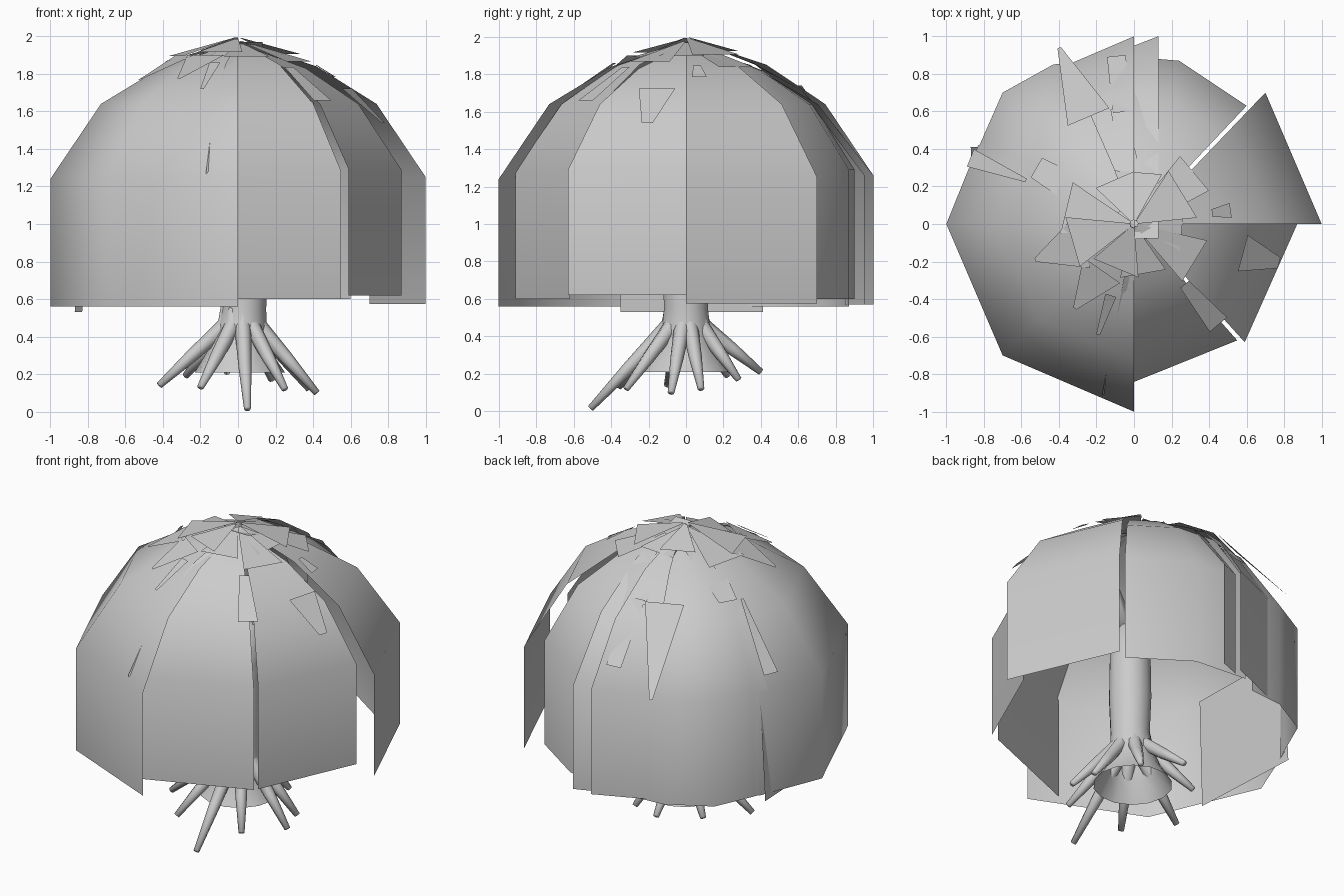
import bpy, math, random
from mathutils import Vector

if "Cube" in bpy.data.objects:
    bpy.data.objects.remove(bpy.data.objects["Cube"])

random.seed(4)


def make(name, verts, faces, smooth=True):
    me = bpy.data.meshes.new(name)
    me.from_pydata([tuple(v) for v in verts], [], faces)
    me.validate()
    ob = bpy.data.objects.new(name, me)
    bpy.context.collection.objects.link(ob)
    for p in me.polygons:
        p.use_smooth = smooth
    return ob


def frond_panel(name, outer, apexes, zb, zs, top):
    # Hanging sheet: vertical skirt, then folded inward to the crown
    if len(apexes) == 1:
        apexes = apexes * len(outer)
    levels = [(1, zb), (1, zs), (0.73, 1.64), (0.4, top - 0.12), (0.02, top)]
    verts = []
    for t, z in levels:
        for p, a in zip(outer, apexes):
            q = Vector(a) + (Vector(p) - Vector(a)) * t
            verts.append((q.x, q.y, z))
    n = len(outer)
    faces = [(r * n + i, r * n + i + 1, (r + 1) * n + i + 1, (r + 1) * n + i)
             for r in range(len(levels) - 1) for i in range(n - 1)]
    return make(name, verts, faces)


# Canopy: overlapping frond panels around the dome
panels = [
    ("front_left", [(-.83, .42), (-1, 0), (-.7, -.7), (0, -1)], [(0, 0)], .56, 1.24, 1.96),
    ("front_right", [(-.17, -.91), (.55, -.62)], [(0, 0)], .60, 1.28, 1.97),
    ("right_front", [(.59, -.63), (.87, 0)], [(.02, 0)], .62, 1.29, 1.95),
    ("right_back", [(1, 0), (.7, .7)], [(.03, 0)], .575, 1.25, 1.96),
    ("back_right", [(.6, .63), (.24, .87), (-.12, .9)], [(.08, .08)], .60, 1.29, 1.94),
    ("back_narrow", [(.13, 1), (0, .95)], [(.13, -.1), (0, -.1)], .57, 1.26, 1.97),
    ("back", [(0, 1), (-.35, .85)], [(0, .05)], .57, 1.26, 1.97),
    ("back_left", [(-.2, .87), (-.43, .85), (-.7, .7), (-.81, .45), (-.85, .36)],
     [(-.02, 0)], .56, 1.25, 1.95),
]
for nm, *args in panels:
    frond_panel("canopy_" + nm, *args)

# Inner hanging sheet on the left
make("canopy_inner_left", [(-.83, -.35, .53), (-.87, .41, .53), (-.83, .41, 1.25),
                           (-.81, -.35, 1.25)], [(0, 1, 2, 3)])


def dome_z(r):
    pts = [(0, 1.97), (.4, 1.85), (.73, 1.64), (1, 1.25)]
    for (r0, z0), (r1, z1) in zip(pts, pts[1:]):
        if r <= r1:
            return z0 + (z1 - z0) * (r - r0) / (r1 - r0)
    return 1.25


def leaf_card(name, ang, r0, r1, w0, w1, lift):
    # Flat leaf scrap lying on the dome
    a = math.radians(ang)
    d, s = Vector((math.cos(a), math.sin(a))), Vector((-math.sin(a), math.cos(a)))
    verts = []
    for r, w, k in ((r0, w0, -1), (r0, w0, 1), (r1, w1, 1), (r1, w1, -1)):
        p = d * r + s * w * k
        verts.append((p.x, p.y, dome_z(r) + lift))
    make(name, verts, [(0, 1, 2, 3)])


# Loose leaf scraps: angle, inner and outer radius, half widths, lift
scraps = [(97, .35, .62, .03, .05, .0), (96, .6, .9, .05, .05, .01),
          (113, .62, 1.02, .12, .01, .03),
          (158, .62, .94, .01, .05, .02), (-50, .42, .7, .03, .06, .0),
          (-15, .6, .8, .1, .03, .0), (-108, .4, .62, .03, .01, .01),
          (200, .3, .56, .14, .01, .02), (235, .3, .55, .12, .01, .02),
          (8, .42, .52, .02, .04, .01), (40, .02, .42, .04, .12, .0),
          (150, .1, .6, .1, .06, .0)]
for i, c in enumerate(scraps):
    leaf_card(f"leaf_scrap_{i}", *c)
for i in range(9):
    leaf_card(f"crown_leaf_{i}", i * 40 + random.uniform(-10, 10), .02,
              random.uniform(.24, .4), .01, random.uniform(.1, .15),
              random.uniform(.0, .033))


def tapered_tube(name, path, sides=10, cap_start=True):
    # Tube through (x, y, z, radius) points
    pts = [Vector(p[:3]) for p in path]
    verts, faces = [], []
    for i, p in enumerate(pts):
        t = (pts[min(i + 1, len(pts) - 1)] - pts[max(i - 1, 0)]).normalized()
        u = t.cross(Vector((0, 1, 0)) if abs(t.y) < .8 else Vector((1, 0, 0))).normalized()
        v = t.cross(u)
        for k in range(sides):
            a = 2 * math.pi * k / sides
            verts.append(p + (u * math.cos(a) + v * math.sin(a)) * path[i][3])
    for i in range(len(pts) - 1):
        for k in range(sides):
            j = (k + 1) % sides
            faces.append((i * sides + k, i * sides + j, (i + 1) * sides + j, (i + 1) * sides + k))
    if cap_start:
        faces.append(tuple(range(sides))[::-1])
    faces.append(tuple(range((len(pts) - 1) * sides, len(pts) * sides)))
    return make(name, verts, faces)


# Trunk with an open flared base
tapered_tube("trunk", [(.01, 0, .21, .24), (.01, 0, .32, .17), (.02, 0, .42, .135),
                       (.03, 0, .55, .12), (.03, 0, .8, .13), (.03, 0, 1.1, .125),
                       (.03, 0, 1.35, .1)], 14, False)

# Roots splaying nearly straight to the ground
tips = [(.05, -.51, .015), (.25, -.32, .12), (.42, -.08, .1), (.38, .08, .12),
        (.18, .28, .17), (-.06, .4, .21), (-.28, .22, .19), (-.42, -.1, .14),
        (-.2, -.36, .13)]
for i, (x, y, z) in enumerate(tips):
    d = Vector((x - .02, y)).normalized()
    top = Vector((.02 + d.x * .09, d.y * .09, .46))
    tip = Vector((x, y, z))
    mid = top.lerp(tip, .5)
    tapered_tube(f"root_{i}", [(.02 + d.x * .08, d.y * .08, .58, .03), (*top, .045),
                               (*mid, .035), (*tip, .018)], 8)

# Branches reaching into the canopy
for i, ang in enumerate((20, 110, 200, 290)):
    a = math.radians(ang)
    c, s = math.cos(a), math.sin(a)
    tapered_tube(f"branch_{i}", [(.03, 0, 1.2, .06), (.03 + c * .2, s * .2, 1.45, .04),
                                 (c * .42, s * .42, 1.65, .015)], 6)
